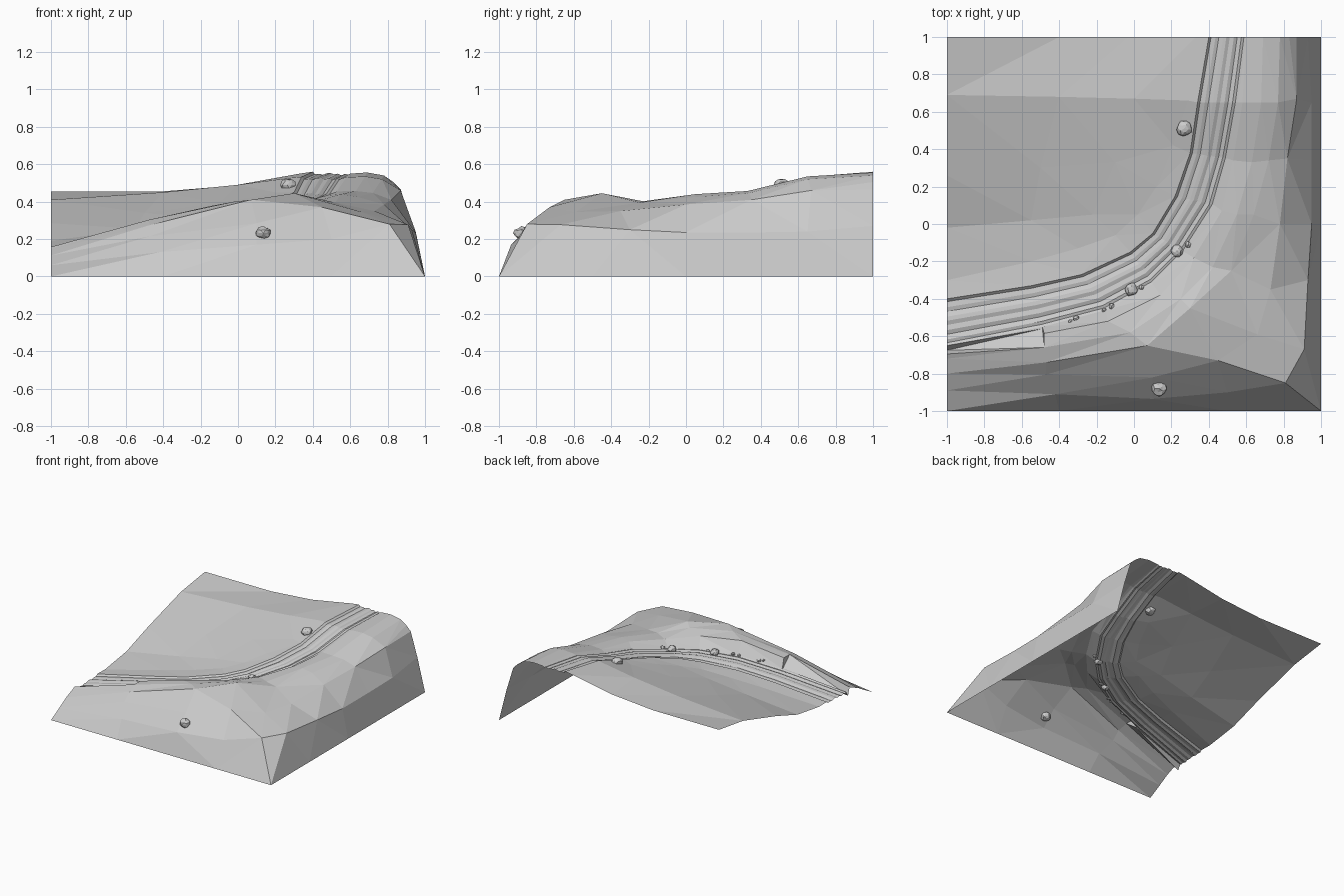
import bpy, bmesh, random
from mathutils import Vector
from mathutils.geometry import delaunay_2d_cdt

random.seed(4)
pts, edges = [], []


def add_line(line):
    """Add a terrain break line, return the indices of its points."""
    ids = []
    for p in line:
        p = Vector(p)
        near = [i for i, q in enumerate(pts) if (q.xy - p.xy).length < 1e-4]
        if near:
            ids.append(near[0])
        else:
            pts.append(p)
            ids.append(len(pts) - 1)
    edges.extend(zip(ids, ids[1:]))
    return ids


# Sunken road: inner and outer edge, with shallow ruts between them
inner = [(-1, -.40, .147), (-.55, -.33, .222), (-.28, -.27, .265), (-.02, -.15, .312),
         (.10, -.05, .345), (.22, .15, .395), (.30, .38, .448), (.34, .65, .53), (.40, 1, .557)]
outer = [(-1, -.65, .135), (-.49, -.55, .228), (-.15, -.46, .285), (.10, -.32, .328),
         (.27, -.15, .355), (.43, .10, .405), (.50, .35, .445), (.555, .65, .525), (.60, 1, .55)]
ruts = [(0, .003), (.06, -.010), (.18, -.007), (.27, -.012), (.38, -.002), (.47, 0),
        (.56, -.007), (.67, -.003), (.76, -.011), (.87, -.002), (.94, -.007), (1, 0)]
prev = None
for t, dz in ruts:
    ids = add_line([Vector(a).lerp(Vector(b), t) + Vector((0, 0, dz))
                    for a, b in zip(inner, outer)])
    if prev:
        edges.extend(zip(prev, ids))
    prev = ids

# Inner bench and the hillside behind it
add_line([(-1, -.30, .148), (-.55, -.20, .225), (-.30, -.13, .268), (-.10, -.06, .308),
          (.02, .05, .345), (.12, .20, .39), (.21, .42, .448), (.29, .66, .528), (.33, 1, .55)])
add_line([(-1, -.02, .19), (-.55, .02, .255), (-.22, .05, .31), (-.10, .33, .395), (0, .67, .49), (-.03, 1, .485)])
add_line([(-1, .26, .285), (-.5, .30, .34), (-.10, .33, .395)])
add_line([(-1, .69, .41), (-.4, .68, .45), (0, .67, .49), (.29, .66, .528)])
add_line([(-1, 1, .455), (-.4, 1, .455), (-.03, 1, .485)])

# Outer ditch, bank, shoulder and hump
add_line([(-1, -.675, .095), (-.49, -.56, .228)])
add_line([(-.48, -.585, .302), (-.14, -.52, .378), (.14, -.38, .395), (.32, -.18, .396),
          (.47, .07, .432), (.53, .34, .455), (.58, .65, .53)])
add_line([(-1, -.695, .158), (-.48, -.66, .302), (-.02, -.58, .40), (.25, -.40, .425),
          (.42, -.23, .402), (.55, .05, .44), (.63, .33, .457), (.68, .65, .535), (.69, 1, .556)])
add_line([(-1, -.72, .145), (-.47, -.74, .275), (.07, -.65, .41), (.30, -.45, .445),
          (.52, -.25, .395), (.64, .05, .425), (.72, .34, .447), (.77, .65, .52), (.78, 1, .54)])
add_line([(.30, -.45, .445), (.45, -.73, .37), (.66, -.59, .345), (.73, -.35, .35),
          (.78, 0, .385), (.82, .35, .41), (.87, .67, .46), (.83, 1, .505)])

# Top of the outer walls, their mid line and the base edge
add_line([(-1, -.80, .112), (-.47, -.805, .215), (.10, -.82, .285), (.45, -.73, .37),
          (.81, -.85, .28), (.91, -.67, .277), (.93, -.30, .25), (.95, 0, .235),
          (.95, .34, .235), (.95, .65, .24), (.93, 1, .27)])
add_line([(-1, -.89, .06), (-.42, -.91, .13), (.10, -.935, .17), (.50, -.90, .20), (.81, -.85, .28), (1, -1, 0)])
add_line([(.87, 1, .465), (.83, 1, .505)])
add_line([(-1, -1, 0), (-.4, -1, 0), (.1, -1, 0), (.5, -1, 0), (1, -1, 0), (1, -.5, 0),
          (1, 0, 0), (1, .5, 0), (1, 1, 0)])

# Triangulate the break lines into one open sheet
v2, _, faces, orig, _, _ = delaunay_2d_cdt([p.xy for p in pts], edges, [], 0, 1e-5)
verts = []
for v, o in zip(v2, orig):
    src = pts[o[0]] if o else min(pts, key=lambda p: (p.xy - v).length)
    verts.append((v.x, v.y, src.z))
mesh = bpy.data.meshes.new("hillside_road")
mesh.from_pydata(verts, [], faces)
mesh.update()
terrain = bpy.data.objects.new("hillside_road", mesh)
bpy.context.collection.objects.link(terrain)
bm = bmesh.new()
bm.from_mesh(mesh)
bmesh.ops.dissolve_degenerate(bm, dist=1e-5, edges=bm.edges)
bm.normal_update()
for f in bm.faces:
    if f.normal.z < 0:
        f.normal_flip()
bm.to_mesh(mesh)
bm.free()
bpy.context.view_layer.update()


# Rocks: jittered low-poly balls sitting in the ground
def rock(name, x, y, r):
    z = terrain.ray_cast(Vector((x, y, 2)), Vector((0, 0, -1)))[1].z
    bm = bmesh.new()
    bmesh.ops.create_icosphere(bm, subdivisions=2 if r > .02 else 1, radius=r)
    for v in bm.verts:
        v.co *= random.uniform(.84, 1.08)
        v.co.z *= .8
    me = bpy.data.meshes.new(name)
    bm.to_mesh(me)
    bm.free()
    ob = bpy.data.objects.new(name, me)
    ob.location = (x, y, z + r * .15)
    ob.rotation_euler.z = random.uniform(0, 6)
    bpy.context.collection.objects.link(ob)


for i, (x, y, r) in enumerate([(.27, .51, .043), (.135, -.88, .044), (-.015, -.35, .036),
                               (.23, -.145, .033), (.29, -.11, .019), (.04, -.34, .016),
                               (-.12, -.44, .019), (-.16, -.46, .014), (-.31, -.505, .02),
                               (-.34, -.52, .013)]):
    rock(f"rock_{i + 1}", x, y, r)
